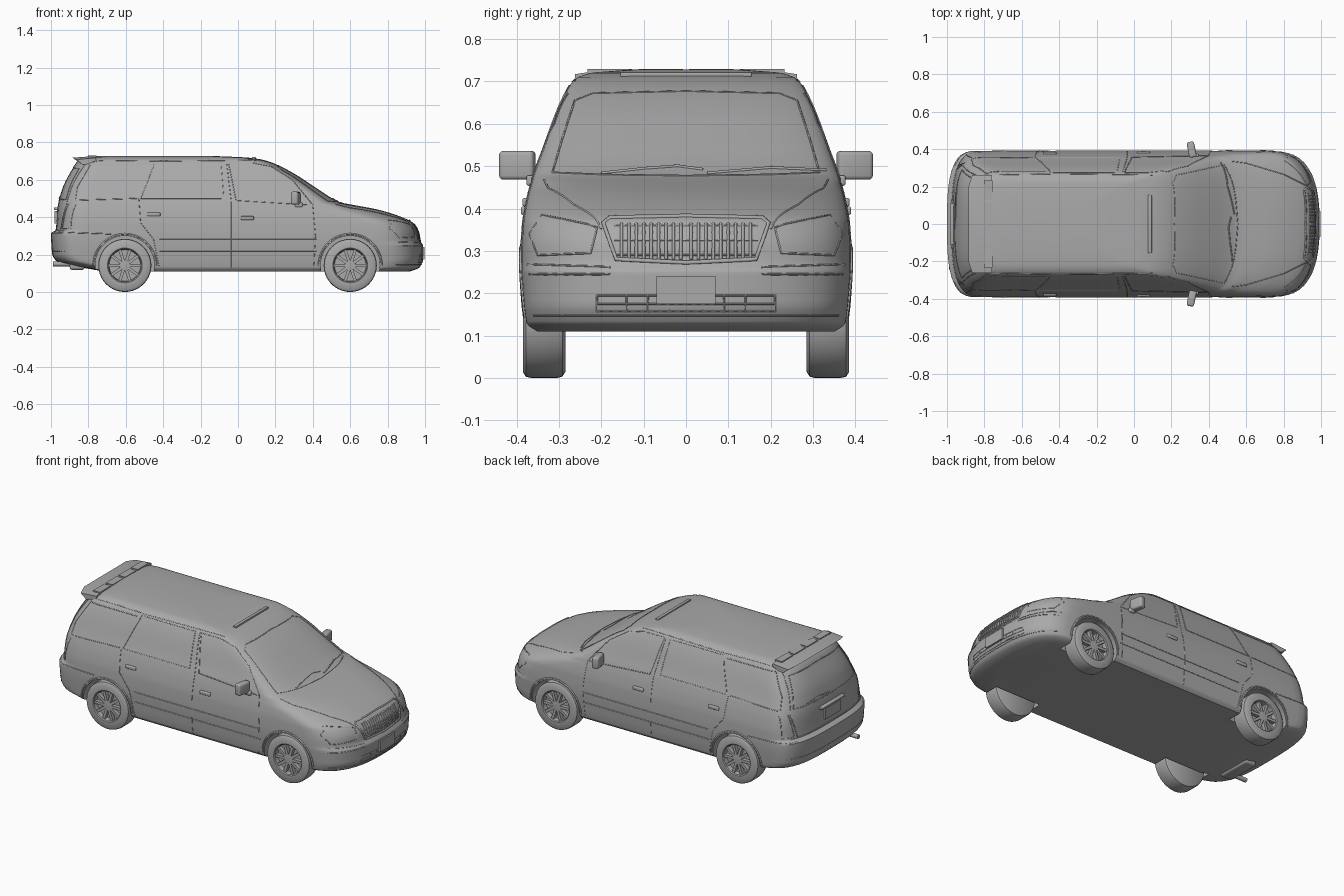
import bpy, bmesh
from math import sin, cos, pi, radians
from mathutils import Vector, Matrix
from mathutils.bvhtree import BVHTree

if "Cube" in bpy.data.objects:
    bpy.data.objects.remove(bpy.data.objects["Cube"])

paint = bpy.data.materials.new("plain_grey")
paint.use_nodes = True
GREY = (0.4, 0.4, 0.4, 1)
paint.diffuse_color = GREY
paint.node_tree.nodes["Principled BSDF"].inputs["Base Color"].default_value = GREY


def add(name, bm, smooth=True):
    bmesh.ops.recalc_face_normals(bm, faces=bm.faces)
    mesh = bpy.data.meshes.new(name)
    bm.to_mesh(mesh)
    bm.free()
    ob = bpy.data.objects.new(name, mesh)
    bpy.context.collection.objects.link(ob)
    mesh.materials.append(paint)
    if smooth:
        shade(ob)
    return ob


def select(ob):
    bpy.ops.object.select_all(action='DESELECT')
    ob.select_set(True)
    bpy.context.view_layer.objects.active = ob


def shade(ob):
    select(ob)
    bpy.ops.object.shade_smooth_by_angle(angle=radians(35))


def box(name, centre, size, turn=0, bevel=0.0):
    bm = bmesh.new()
    m = Matrix.Translation(centre) @ Matrix.Rotation(turn, 4, 'Z') @ Matrix.Diagonal((*size, 1))
    bmesh.ops.create_cube(bm, size=1, matrix=m)
    if bevel:
        bmesh.ops.bevel(bm, geom=bm.edges[:], offset=bevel, segments=3, profile=0.5, affect='EDGES')
    return add(name, bm)


def lerp(keys, z):
    """Monotone smooth interpolation through (z, value) keys."""
    n = len(keys)
    d = [(keys[i + 1][1] - keys[i][1]) / (keys[i + 1][0] - keys[i][0]) for i in range(n - 1)]
    m = [d[0]] + [2 * a * b / (a + b) if a * b > 0 else 0 for a, b in zip(d, d[1:])] + [d[-1]]
    z = min(max(z, keys[0][0]), keys[-1][0])
    i = next(k for k in range(n - 1) if z <= keys[k + 1][0])
    h = keys[i + 1][0] - keys[i][0]
    t = (z - keys[i][0]) / h
    return ((1 + 2 * t) * (1 - t) ** 2 * keys[i][1] + t * (1 - t) ** 2 * h * m[i]
            + t * t * (3 - 2 * t) * keys[i + 1][1] + t * t * (t - 1) * h * m[i + 1])


# Body: stacked plan outlines, each height giving nose, tail, half width and nose rounding
NOSE = [(.11, .92), (.13, .97), (.18, .99), (.25, .99), (.27, .975), (.32, .965), (.37, .935), (.41, .85),
        (.44, .75), (.465, .62), (.478, .55), (.5, .505), (.565, .405), (.63, .305), (.68, .21), (.705, .14),
        (.718, .06), (.728, -.15)]
TAIL = [(.11, -.72), (.14, -.88), (.165, -.97), (.2, -.993), (.315, -1), (.33, -.975), (.45, -.965),
        (.55, -.94), (.65, -.89), (.71, -.845), (.728, -.75)]
HALF = [(.11, .36), (.13, .378), (.2, .386), (.28, .39), (.36, .386), (.42, .376), (.48, .36), (.52, .345),
        (.69, .275), (.71, .255), (.72, .225), (.728, .13)]
ROUND = [(.11, .25), (.36, .26), (.44, .3), (.478, .14), (.55, .1), (.728, .07)]


def outline(z):
    nose, tail, w, a = (lerp(k, z) for k in (NOSE, TAIL, HALF, ROUND))
    b, n, q = .16, 12, 3.0
    arc = [pi / 2 * i / n for i in range(n + 1)]
    p = 2.6
    pts = [(nose - a + a * cos(t) ** (2 / p), w * sin(t) ** (2 / p)) for t in arc[:-1]]
    pts += [(nose - a + (tail + b - nose + a) * i / n, w) for i in range(n)]
    pts += [(tail + b - b * cos(t) ** (2 / q), w * sin(t) ** (2 / q)) for t in reversed(arc)]
    pts[-1] = (tail, 0)
    pts[0] = (nose, 0)
    return pts + [(x, -y) for x, y in pts[-2:0:-1]]


heights = sorted({round(.11 + .012 * i, 3) for i in range(52)} | {k[0] for k in NOSE + TAIL + HALF})
heights = [z for i, z in enumerate(heights) if i == 0 or z - heights[i - 1] > .0015 or z == .728]
bm = bmesh.new()
rings = [[bm.verts.new((x, y, z)) for x, y in outline(z)] for z in heights]
for lo, hi in zip(rings, rings[1:]):
    for i in range(len(lo)):
        j = (i + 1) % len(lo)
        bm.faces.new((lo[i], lo[j], hi[j], hi[i]))
bm.faces.new(rings[0][::-1])
bm.faces.new(rings[-1])
bmesh.ops.recalc_face_normals(bm, faces=bm.faces)
skin = BVHTree.FromBMesh(bm)
body = add("body_shell", bm, False)

# Wheel arches cut from the body
AXLES, HUB = (-.605, .6), .142
for x in AXLES:
    for s in (-1, 1):
        bm = bmesh.new()
        m = Matrix.Translation((x, s * .37, HUB)) @ Matrix.Rotation(pi / 2, 4, 'X')
        bmesh.ops.create_cone(bm, cap_ends=True, segments=48, radius1=.158, radius2=.158, depth=.2, matrix=m)
        cutter = add("arch_cutter", bm, False)
        cutter.hide_render = True
        mod = body.modifiers.new("arch", 'BOOLEAN')
        mod.operation, mod.object, mod.solver = 'DIFFERENCE', cutter, 'EXACT'
        select(body)
        bpy.ops.object.modifier_apply(modifier=mod.name)
        bpy.data.objects.remove(cutter)
shade(body)


def trim(name, paths, axis, r=.0025, mirror=True):
    """Thin beads laid on the skin. Paths are (x,z) from sides, (y,z) from ends, (x,y) from above."""
    cu = bpy.data.curves.new(name, 'CURVE')
    cu.dimensions, cu.bevel_depth, cu.bevel_resolution = '3D', r, 0
    cu.use_fill_caps = True
    for path in paths:
        fine = []
        for a, b in zip(path, path[1:]):
            a, b = Vector(a), Vector(b)
            k = max(1, int((b - a).length / .02))
            fine += [a.lerp(b, i / k) for i in range(k)]
        fine.append(Vector(path[-1]))
        for s in ((-1, 1) if mirror else (1,)):
            hits = []
            for u, v in fine:
                o, d = {'side': ((u, s * 2, v), (0, -s, 0)), 'front': ((2, s * u, v), (-1, 0, 0)),
                        'back': ((-2, s * u, v), (1, 0, 0)), 'top': ((u, s * v, 2), (0, 0, -1))}[axis]
                hit = skin.ray_cast(Vector(o), Vector(d))[0]
                if hit:
                    hits.append(hit)
            if len(hits) > 1:
                sp = cu.splines.new('POLY')
                sp.points.add(len(hits) - 1)
                for pt, h in zip(sp.points, hits):
                    pt.co = (*h, 1)
    ob = bpy.data.objects.new(name, cu)
    bpy.context.collection.objects.link(ob)
    cu.materials.append(paint)
    select(ob)
    bpy.ops.object.convert(target='MESH')


# Side glass, doors and mouldings
trim("side_window_frames", [
    [(-.52, .5), (-.445, .69), (-.09, .69), (-.075, .5), (-.52, .5)],
    [(-.05, .69), (-.01, .49), (.4, .465), (.29, .6), (.18, .67), (.08, .69), (-.05, .69)],
    [(-.54, .5), (-.87, .49), (-.86, .56), (-.79, .68), (-.47, .68)]], 'side')
trim("door_seams", [[(-.06, .69), (-.035, .48), (-.035, .13)], [(.4, .46), (.415, .3), (.405, .13)],
                    [(-.53, .5), (-.52, .37), (-.45, .28), (-.42, .13)]], 'side', .0018)
trim("side_mouldings", [[(-.42, z), (.42, z)] for z in (.22, .28)] + [[(-.96, .32), (-.68, .31)]], 'side')
trim("arch_lips", [[(x + .168 * cos(t), HUB + .168 * sin(t)) for t in [pi * i / 24 for i in range(25)]]
                   for x in AXLES], 'side', .005)
for s in (-1, 1):
    for x, z in ((-.45, .415), (.05, .395)):
        box("door_handle", (x, s * lerp(HALF, z), z), (.07, .018, .02), 0, .005)

# Nose: grille, lamps, bumper, plate
trim("grille_frame", [[(0, .382), (.18, .378), (.195, .365), (.165, .28), (0, .272)]], 'front', .006)
trim("grille_bars", [[(.012 + .0175 * i, .28), (.012 + .0175 * i, .365)] for i in range(9)], 'front', .004)
trim("grille_crossbars", [[(0, z), (.17, z)] for z in (.29, .325, .36)], 'front')
trim("head_lamps", [[(.21, .355), (.225, .295), (.35, .29), (.37, .34), (.34, .385), (.24, .365), (.21, .355)]], 'front')
trim("bumper_lines", [[(.18, .262), (.375, .268)], [(.18, .245), (.37, .245)], [(.18, .262), (.18, .245)],
                      [(0, .148), (.36, .148)]], 'front')
trim("lower_intake", [[(0, z), (.21, z)] for z in (.158, .175, .195)]
     + [[(y, .155), (y, .197)] for y in (.04, .09, .14, .21)], 'front')
box("front_plate", (.99, 0, .208), (.016, .14, .066))

# Bonnet, windscreen and roof lines
trim("bonnet_seams", [[(.93, .2), (.8, .265), (.6, .325), (.52, .335)]], 'top')
trim("windscreen_frame", [[(0, .477), (.2, .48), (.315, .485), (.29, .57), (.262, .655), (.22, .672), (0, .677)]], 'front')
trim("wipers", [[(-.2, .483), (-.1, .494), (-.02, .5), (.04, .492)], [(.05, .483), (.2, .496), (.33, .49)]],
     'front', .004, False)
trim("roof_gutters", [[(-.78, .262), (-.4, .268), (.1, .262)]], 'top')
box("sunroof_deflector", (.085, 0, .716), (.02, .31, .012), 0, .003)

# Tail: window, hatch, lamps, plate, spoiler
trim("rear_window_frame", [[(0, .49), (.29, .495), (.235, .66), (0, .67)]], 'back')
trim("hatch_seam", [[(0, .335), (.29, .335), (.315, .46), (.25, .68)]], 'back')
trim("tail_lamps", [[(.31, .34), (.37, .34), (.355, .47), (.325, .47), (.31, .34)]], 'back')
trim("rear_bumper_line", [[(0, .22), (.36, .22)]], 'back')
trim("rear_wiper", [[(0, .5), (.1, .51), (.2, .5)]], 'back', .004, False)
box("rear_plate", (-.972, 0, .4), (.016, .14, .066))
box("plate_garnish", (-.972, 0, .445), (.025, .22, .014), 0, .004)
bm = bmesh.new()
wedge = []
for y, k in ((-.262, .02), (-.2, 0), (.2, 0), (.262, .02)):
    wedge.append([bm.verts.new(p) for p in ((-.885 + k, y, .718 - k / 2), (-.76, y, .727 - k / 2),
                                            (-.76, y, .69), (-.83, y, .68))])
for a, b in zip(wedge, wedge[1:]):
    for i in range(4):
        bm.faces.new((a[i], a[i - 1], b[i - 1], b[i]))
bm.faces.new(wedge[0])
bm.faces.new(wedge[-1])
add("roof_spoiler", bm)
for i in range(4):
    box("spoiler_mount", (-.78, -.18 + .12 * i, .726), (.045, .105, .007))

# Mirrors and exhaust
for s in (-1, 1):
    box("mirror_housing", (.308, s * .398, .502), (.04, .084, .068), s * .2, .01)
    box("mirror_foot", (.325, s * .362, .466), (.04, .03, .025), 0, .006)
box("muffler", (-.86, -.14, .14), (.08, .22, .045), 0, .015)
bm = bmesh.new()
bmesh.ops.create_cone(bm, cap_ends=True, segments=16, radius1=.013, radius2=.013, depth=.12,
                      matrix=Matrix.Translation((-.93, -.23, .15)) @ Matrix.Rotation(pi / 2, 4, 'Y'))
add("exhaust_tip", bm)

# Wheels: lathed tyre and rim with spokes
TYRE = [(0, -.05), (.128, -.05), (.139, -.043), (.142, -.03), (.142, .03), (.139, .043), (.128, .05),
        (.093, .05), (.088, .045), (.084, .02), (.03, .02), (.027, .042), (0, .044)]
for x in AXLES:
    for s in (-1, 1):
        bm = bmesh.new()
        vs = [bm.verts.new((r, y, 0)) for r, y in TYRE]
        edges = [bm.edges.new(p) for p in zip(vs, vs[1:])]
        bmesh.ops.spin(bm, geom=vs + edges, cent=(0, 0, 0), axis=(0, 1, 0), angle=2 * pi, steps=40)
        bmesh.ops.remove_doubles(bm, verts=bm.verts, dist=.0005)
        for i in range(10):
            m = Matrix.Rotation(2 * pi * i / 10, 4, 'Y') @ Matrix.Translation((.054, .03, 0))
            bmesh.ops.create_cube(bm, size=1, matrix=m @ Matrix.Diagonal((.066, .024, .016, 1)))
        bmesh.ops.transform(bm, verts=bm.verts, matrix=Matrix.Translation((x, s * .335, HUB))
                            @ Matrix.Rotation(0 if s > 0 else pi, 4, 'Z'))
        add("wheel", bm)
